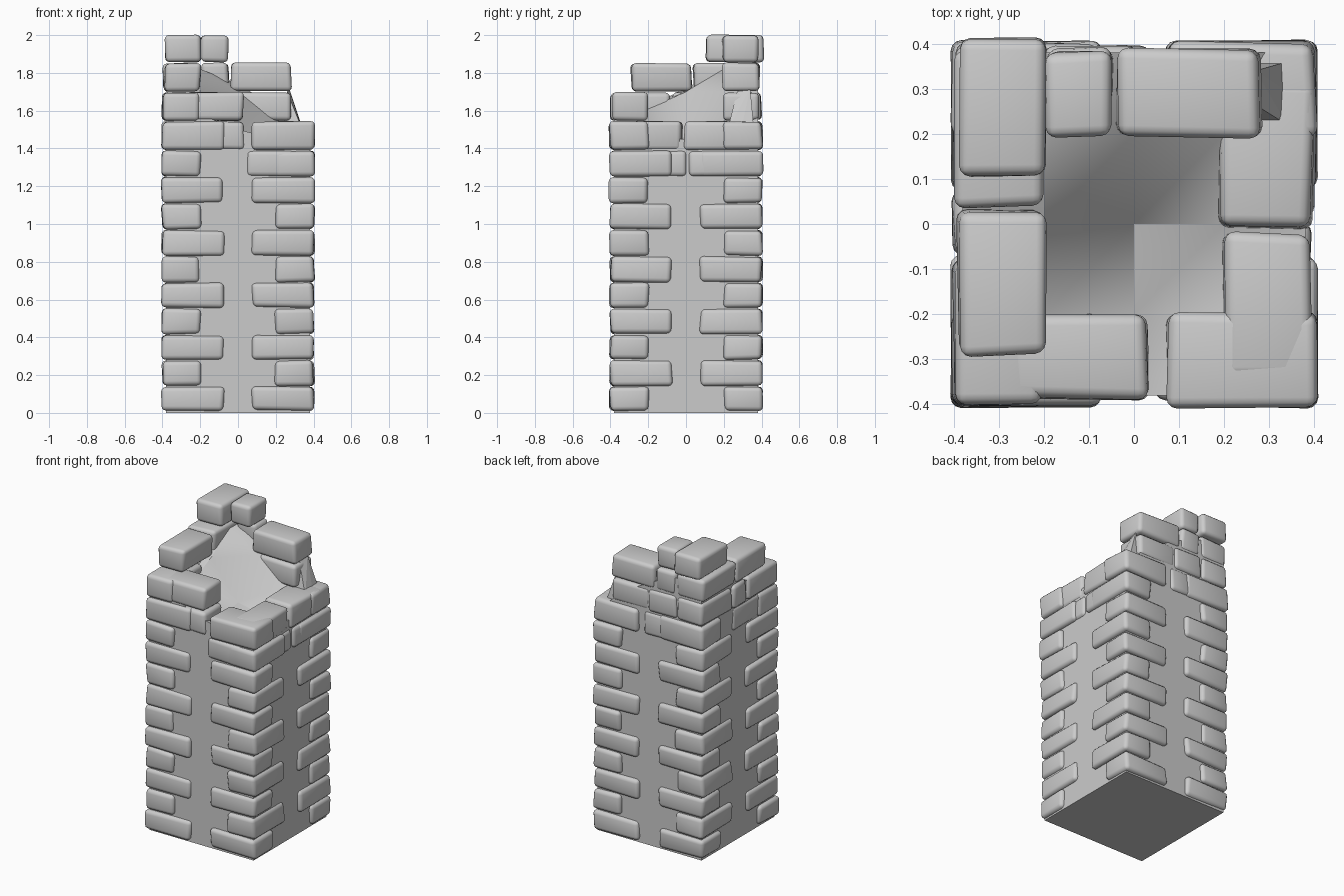
import bpy, bmesh, random

if "Cube" in bpy.data.objects:
    bpy.data.objects.remove(bpy.data.objects["Cube"])

random.seed(4)

# Bottom and top heights of the brick courses
COURSES = [0.01, 0.14, 0.28, 0.415, 0.555, 0.69, 0.83, 0.97,
           1.11, 1.25, 1.39, 1.545, 1.70, 1.855, 2.0]


def finish(name, bm, smooth):
    bmesh.ops.recalc_face_normals(bm, faces=bm.faces)
    me = bpy.data.meshes.new(name)
    bm.to_mesh(me)
    bm.free()
    ob = bpy.data.objects.new(name, me)
    bpy.context.collection.objects.link(ob)
    if smooth:
        bpy.ops.object.select_all(action='DESELECT')
        ob.select_set(True)
        bpy.context.view_layer.objects.active = ob
        bpy.ops.object.shade_smooth_by_angle(angle=0.6)
    return ob


def add_brick(bm, x0, x1, y0, y1, z0, z1):
    """Slightly uneven box; its edges are rounded later."""
    def j(a):
        return a + random.uniform(-0.008, 0.008)
    v = [bm.verts.new((j(x), j(y), z + random.uniform(-0.004, 0.004)))
         for x in (x0, x1) for y in (y0, y1) for z in (z0, z1)]
    for f in ((0, 1, 3, 2), (4, 6, 7, 5), (0, 4, 5, 1),
              (2, 3, 7, 6), (0, 2, 6, 4), (1, 5, 7, 3)):
        bm.faces.new([v[i] for i in f])


def bricks(name, boxes):
    bm = bmesh.new()
    for b in boxes:
        add_brick(bm, *b)
    bmesh.ops.bevel(bm, geom=bm.edges[:], offset=0.024, segments=3,
                    profile=0.5, affect='EDGES', clamp_overlap=True)
    return finish(name, bm, True)


# Core: square shaft whose broken top is a sloping hollow
G = [-0.38, -0.2, 0.0, 0.2, 0.38]
TOP = [[1.60, 1.58, 1.50, 1.45, 1.45],
       [1.62, 1.61, 1.42, 1.40, 1.45],
       [1.72, 1.70, 1.46, 1.42, 1.45],
       [1.80, 1.82, 1.70, 1.54, 1.46],
       [1.80, 1.82, 1.74, 1.62, 1.46]]
bm = bmesh.new()
up = [[bm.verts.new((G[i], G[k], TOP[k][i])) for i in range(5)] for k in range(5)]
for k in range(4):
    for i in range(4):
        bm.faces.new((up[k][i], up[k][i + 1], up[k + 1][i + 1], up[k + 1][i]))
ring = ([up[0][i] for i in range(5)] + [up[k][4] for k in range(1, 5)]
        + [up[4][i] for i in (3, 2, 1, 0)] + [up[k][0] for k in (3, 2, 1)])
base = [bm.verts.new((v.co.x, v.co.y, 0)) for v in ring]
for n in range(16):
    m = (n + 1) % 16
    bm.faces.new((ring[n], base[n], base[m], ring[m]))
bm.faces.new(base)
bmesh.ops.triangulate(bm, faces=[f for f in bm.faces if abs(f.normal.z) > 0.05])
finish("tower_core", bm, True)

# Corner bricks: long side alternates between the two faces
for sx, nx in ((-1, "left"), (1, "right")):
    for sy, ny in ((-1, "front"), (1, "back")):
        boxes = []
        for r in range(11):
            lx, ly = (0.075, 0.2) if r % 2 == 0 else (0.2, 0.075)
            xs = sorted((sx * 0.402, sx * lx))
            ys = sorted((sy * 0.402, sy * ly))
            boxes.append((*xs, *ys, COURSES[r] + 0.003, COURSES[r + 1] - 0.003))
        bricks(f"{ny}_{nx}_corner_bricks", boxes)

# Broken upper courses: course, x range, y range
UPPER = [
    (9, 0.04, 0.30, -0.395, -0.21), (9, 0.21, 0.39, -0.15, 0.0),
    (9, 0.21, 0.395, 0.01, 0.30),
    (10, -0.15, 0.03, -0.385, -0.2), (10, 0.2, 0.39, -0.34, -0.02),
    (10, 0.19, 0.395, -0.01, 0.32), (10, -0.39, -0.22, -0.24, 0.06),
    (10, -0.12, 0.04, 0.2, 0.39),
    (11, -0.40, -0.2, -0.40, -0.08), (11, -0.28, 0.03, -0.39, -0.2),
    (11, -0.40, -0.24, -0.07, 0.07), (11, -0.40, -0.2, 0.08, 0.40),
    (11, -0.2, 0.0, 0.23, 0.395), (11, 0.0, 0.28, 0.2, 0.39),
    (12, -0.39, -0.2, -0.29, 0.03), (12, -0.40, -0.2, 0.04, 0.39),
    (12, -0.19, -0.05, 0.26, 0.39), (12, -0.04, 0.28, 0.19, 0.385),
    (13, -0.39, -0.2, 0.10, 0.415), (13, -0.195, -0.05, 0.19, 0.385),
]
bricks("broken_top_bricks",
       [(x0, x1, y0, y1, COURSES[r] + 0.003,
         COURSES[r + 1] - (0.0 if r == 13 else 0.003))
        for r, x0, x1, y0, y1 in UPPER])

# Shard of mortar leaning on the back wall
bm = bmesh.new()
for p in ((0.24, 0.22, 1.5), (0.34, 0.22, 1.5), (0.34, 0.36, 1.5), (0.24, 0.36, 1.5),
          (0.33, 0.30, 1.54), (0.27, 0.34, 1.72), (0.26, 0.27, 1.70)):
    bm.verts.new(p)
bmesh.ops.convex_hull(bm, input=bm.verts[:])
finish("mortar_shard", bm, False)
